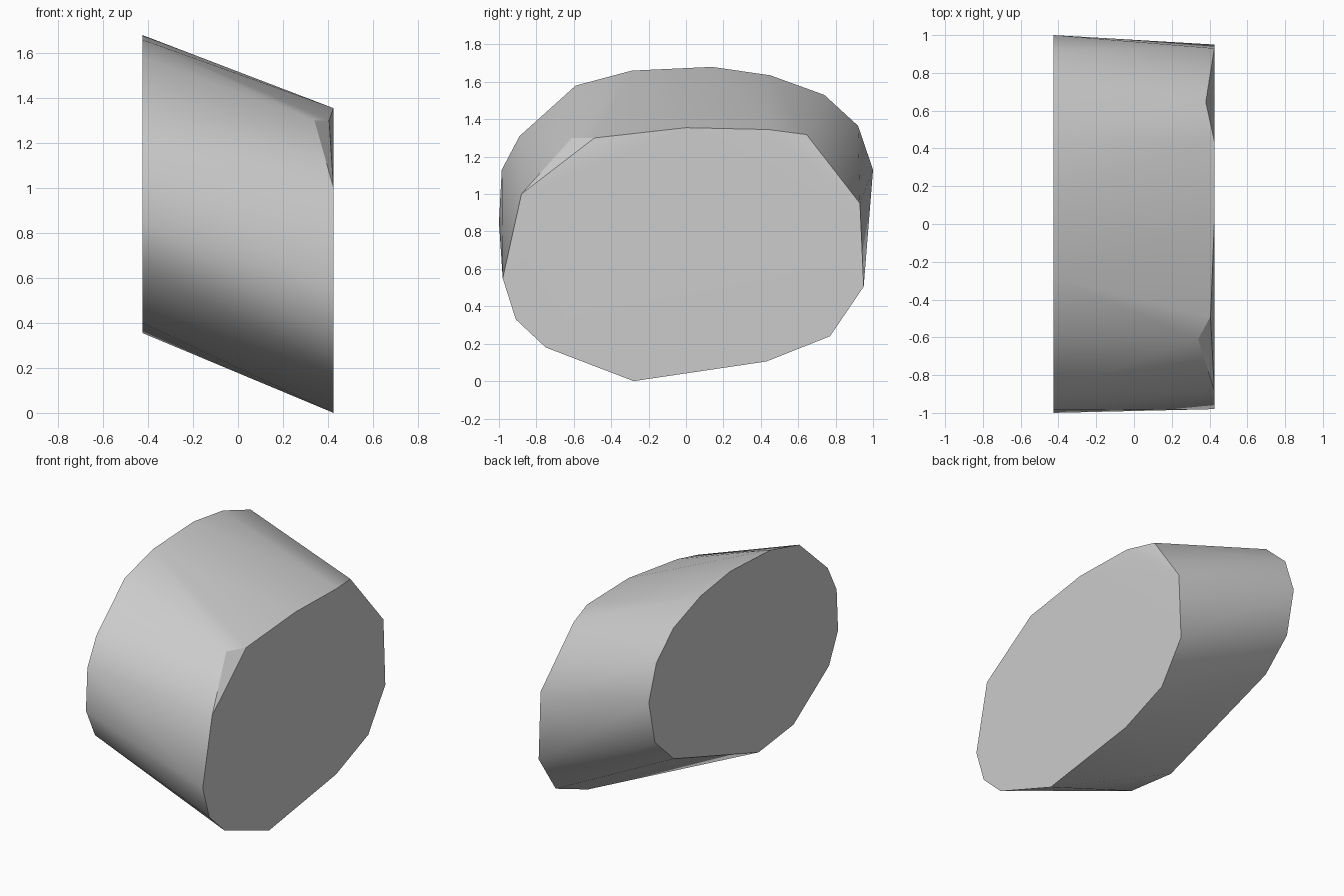
import bpy
import bmesh
import math

cube = bpy.data.objects.get("Cube")
if cube:
    bpy.data.objects.remove(cube, do_unlink=True)

HALF = 0.425

# Outline of the high end (y, z)
high_end = [(-1, .85), (-.985, 1.13), (-.89, 1.31), (-.59, 1.58), (-.29, 1.66),
            (.14, 1.68), (.45, 1.635), (.74, 1.53), (.92, 1.365), (1, 1.13),
            (.936, .84), (.735, .654), (-.16, .355), (-.53, .4), (-.905, .65)]

# Outline of the low end (y, z)
low_end = [(-.28, 0), (.43, .105), (.77, .24), (.95, .505), (.93, .95),
           (.44, 1.345), (0, 1.355), (-.88, 1), (-.98, .55), (-.91, .33), (-.75, .18)]

# Worn corners set back from the low end (x, y, z)
worn_corners = [(.34, -.61, 1.3), (.405, -.49, 1.3), (.38, .645, 1.318)]

points = [(-HALF, y, z) for y, z in high_end]
points += [(HALF, y, z) for y, z in low_end]
points += worn_corners

# Skin the points into one closed slab
bm = bmesh.new()
for p in points:
    bm.verts.new(p)
hull = bmesh.ops.convex_hull(bm, input=bm.verts[:])
loose = [v for v in bm.verts if not v.link_faces]
bmesh.ops.delete(bm, geom=loose, context='VERTS')
bmesh.ops.dissolve_limit(bm, angle_limit=math.radians(0.5),
                         verts=bm.verts[:], edges=bm.edges[:])
bmesh.ops.recalc_face_normals(bm, faces=bm.faces[:])

mesh = bpy.data.meshes.new("slanted_block")
bm.to_mesh(mesh)
bm.free()
block = bpy.data.objects.new("slanted_block", mesh)
bpy.context.collection.objects.link(block)

# Plain grey surface
grey = bpy.data.materials.new("light_grey")
grey.use_nodes = True
colour = (0.6, 0.6, 0.6, 1)
grey.diffuse_color = colour
grey.node_tree.nodes["Principled BSDF"].inputs["Base Color"].default_value = colour
mesh.materials.append(grey)

# Smooth rim with crisp ends
bpy.ops.object.select_all(action='DESELECT')
block.select_set(True)
bpy.context.view_layer.objects.active = block
bpy.ops.object.shade_smooth_by_angle(angle=math.radians(30))
